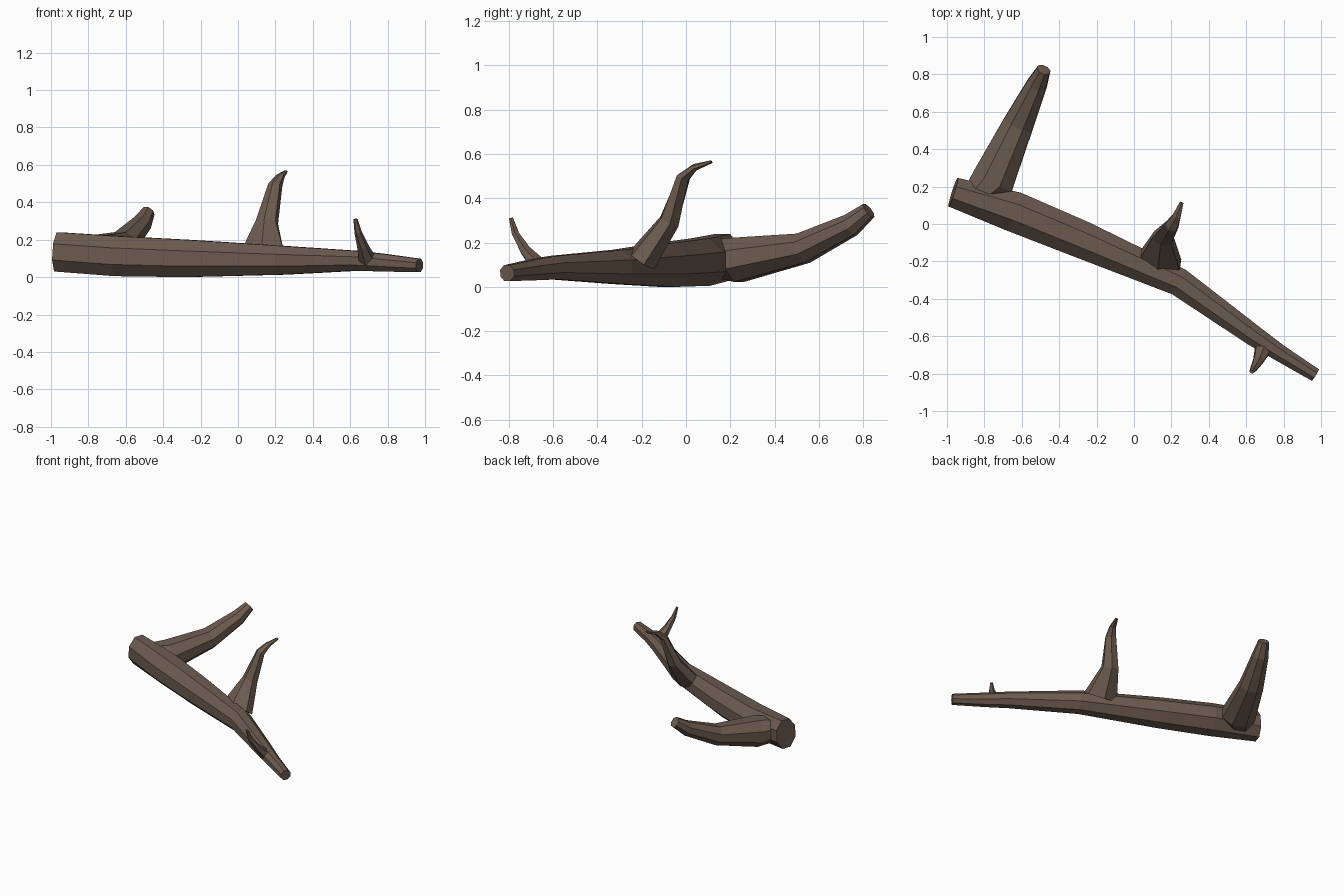
import bpy, bmesh, math
from mathutils import Vector

bark = bpy.data.materials.new("bark")
bark.diffuse_color = (0.15, 0.105, 0.08, 1)


def limb(name, rings, sides):
    """Faceted tapering tube; each ring is (x, y, z, half width, half height)."""
    bm = bmesh.new()
    pts = [Vector(r[:3]) for r in rings]
    grow = 1 / math.cos(math.pi / sides)
    loops = []
    for i, (p, r) in enumerate(zip(pts, rings)):
        t = (pts[min(i + 1, len(pts) - 1)] - pts[max(i - 1, 0)]).normalized()
        side = t.cross(Vector((0, 0, 1))).normalized()
        up = side.cross(t)
        loop = []
        for k in range(sides):
            a = 2 * math.pi * (k + 0.5) / sides
            loop.append(bm.verts.new(p + side * math.cos(a) * r[3] * grow
                                     + up * math.sin(a) * r[4] * grow))
        loops.append(loop)
    for a, b in zip(loops, loops[1:]):
        for k in range(sides):
            n = (k + 1) % sides
            bm.faces.new((a[k], a[n], b[n], b[k]))
    bm.faces.new(loops[0])
    bm.faces.new(loops[-1])
    bmesh.ops.recalc_face_normals(bm, faces=bm.faces)
    me = bpy.data.meshes.new(name)
    bm.to_mesh(me)
    bm.free()
    me.materials.append(bark)
    ob = bpy.data.objects.new(name, me)
    bpy.context.collection.objects.link(ob)
    return ob


# Main fallen trunk
limb("trunk", [
    (-0.967, 0.17, 0.135, 0.08, 0.105),
    (-0.64, 0.065, 0.112, 0.108, 0.107),
    (-0.28, -0.083, 0.1, 0.1, 0.1),
    (0.24, -0.31, 0.09, 0.075, 0.077),
    (0.64, -0.597, 0.087, 0.056, 0.053),
    (0.78, -0.69, 0.077, 0.045, 0.047),
    (0.97, -0.808, 0.062, 0.036, 0.036)], 8)

# Thick fork at the butt end
limb("large_branch", [
    (-0.835, 0.15, 0.13, 0.085, 0.085),
    (-0.755, 0.23, 0.122, 0.115, 0.1),
    (-0.62, 0.53, 0.175, 0.082, 0.068),
    (-0.52, 0.745, 0.28, 0.055, 0.05),
    (-0.483, 0.825, 0.345, 0.036, 0.036)], 8)

# Upright hooked branch
limb("upright_branch", [
    (0.135, -0.2, 0.12, 0.115, 0.06),
    (0.155, -0.075, 0.295, 0.055, 0.042),
    (0.2, -0.012, 0.495, 0.036, 0.025),
    (0.227, 0.04, 0.54, 0.022, 0.014),
    (0.255, 0.115, 0.565, 0.01, 0.006)], 6)

# Small twig near the tip
limb("twig", [
    (0.695, -0.655, 0.085, 0.045, 0.035),
    (0.667, -0.725, 0.165, 0.028, 0.022),
    (0.642, -0.77, 0.24, 0.018, 0.015),
    (0.628, -0.79, 0.31, 0.01, 0.008)], 6)
